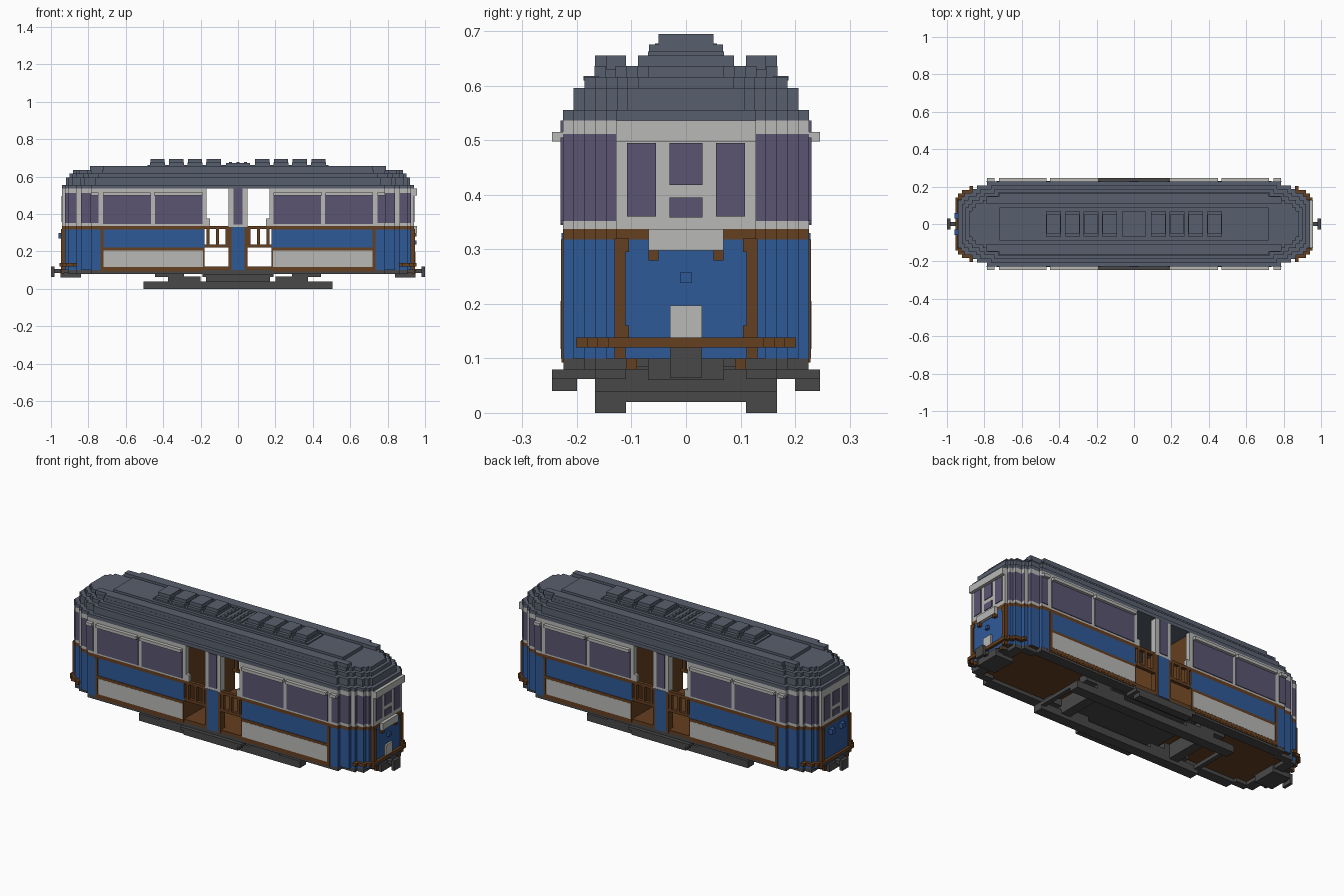
import bpy, bmesh

cube = bpy.data.objects.get("Cube")
if cube:
    bpy.data.objects.remove(cube, do_unlink=True)

COLOURS = {
    "blue": (0.028, 0.100, 0.310), "brown": (0.130, 0.050, 0.014),
    "pale_grey": (0.48, 0.48, 0.47), "glass": (0.103, 0.090, 0.165),
    "roof_grey": (0.098, 0.115, 0.155), "dark_grey": (0.066, 0.066, 0.066),
}
MATS = {}
for label, rgb in COLOURS.items():
    m = bpy.data.materials.new(label)
    m.use_nodes = True
    m.diffuse_color = (*rgb, 1)
    bsdf = m.node_tree.nodes["Principled BSDF"]
    bsdf.inputs["Base Color"].default_value = (*rgb, 1)
    bsdf.inputs["Roughness"].default_value = 0.8
    MATS[label] = m


def finish(name, bm, colours):
    bmesh.ops.recalc_face_normals(bm, faces=bm.faces)
    me = bpy.data.meshes.new(name)
    bm.to_mesh(me)
    bm.free()
    for c in colours:
        me.materials.append(MATS[c])
    ob = bpy.data.objects.new(name, me)
    bpy.context.collection.objects.link(ob)
    return ob


def boxes(name, colour, items, mirror=""):
    """Boxes (x0, x1, y0, y1, z0, z1), repeated across the mirror axes."""
    bm = bmesh.new()
    for x0, x1, y0, y1, z0, z1 in items:
        for sx in ((1, -1) if "x" in mirror else (1,)):
            for sy in ((1, -1) if "y" in mirror else (1,)):
                vs = bmesh.ops.create_cube(bm, size=1)["verts"]
                for v in vs:
                    v.co.x = sx * ((x0 + x1) / 2 + v.co.x * (x1 - x0))
                    v.co.y = sy * ((y0 + y1) / 2 + v.co.y * (y1 - y0))
                    v.co.z = (z0 + z1) / 2 + v.co.z * (z1 - z0)
    return finish(name, bm, [colour])


# Stepped rounding of the car ends: (x reach, half width)
STEPS = [(.785, .226), (.84, .207), (.865, .187), (.905, .167), (.925, .147), (.94, .128)]


def end_outline(inset, first=0):
    pts = []
    for i, (x, y) in enumerate(STEPS[first:]):
        if i:
            pts.append((pts[-1][0], y - inset))
        pts.append((x - inset, y - inset))
    return pts


def prism(name, outline, z0, z1, colours, rule=None):
    bm = bmesh.new()
    low = [bm.verts.new((x, y, z0)) for x, y in outline]
    high = [bm.verts.new((x, y, z1)) for x, y in outline]
    bm.faces.new(low[::-1])
    bm.faces.new(high)
    n = len(low)
    for i in range(n):
        j = (i + 1) % n
        bm.faces.new((low[i], low[j], high[j], high[i]))
    bmesh.ops.recalc_face_normals(bm, faces=bm.faces)
    if rule:
        for f in bm.faces:
            f.material_index = rule(f.normal, f.calc_center_median())
    return finish(name, bm, colours)


# Saloon walls, one layer per colour band; brown inner partition and underside
X0 = .18


def wall_rule(n, c):
    return 1 if abs(c.x) < X0 + .01 or n.z < -.5 else 0


def window_rule(n, c):
    x, y = abs(c.x), abs(c.y)
    if x < X0 + .01:
        return 1
    if abs(n.x) > .5:
        return 2 if y > .128 else 0
    return 2 if .785 < x < .84 or .865 < x < .925 else 0


for s, side in ((1, "left"), (-1, "right")):
    pts = [(X0, .226)] + end_outline(0)
    half = [(s * x, y) for x, y in pts + [(x, -y) for x, y in pts[::-1]]]
    prism(side + "_lower_wall", half, .1, .318, ["blue", "brown"], wall_rule)
    prism(side + "_belt", half, .318, .337, ["brown"])
    prism(side + "_window_sill", half, .337, .352, ["pale_grey", "brown"], wall_rule)
    prism(side + "_window_band", half, .352, .512, ["pale_grey", "brown", "glass"], window_rule)
    prism(side + "_top_band", half, .512, .536, ["pale_grey", "brown"], wall_rule)
    # Bumper strip that follows the rounded end
    pts = end_outline(-.015, 2)
    pts = [(.86, pts[0][1])] + pts
    prism(side + "_bumper_strip", [(s * x, y) for x, y in pts + [(x, -y) for x, y in pts[::-1]]],
          .12, .138, ["brown"])

# Side windows, panels and trim
W0, W1 = .224, .230
boxes("side_windows", "glass",
      [(.19, .445, W0, W1, .347, .505), (.465, .722, W0, W1, .347, .505),
       (.747, .788, W0, W1, .352, .505)], "xy")
boxes("window_awnings", "pale_grey",
      [(.19, .45, .22, .246, .498, .515), (.468, .722, .22, .246, .498, .515),
       (.747, .785, .22, .246, .498, .515)], "xy")
boxes("side_panels", "pale_grey", [(.187, .718, W0, W1, .117, .205)], "xy")
boxes("side_trim", "brown",
      [(X0, .735, W0, W1 - .001, .205, .22), (X0, .735, W0, W1 - .001, .1, .117),
       (.72, .735, W0, W1 - .001, .117, .318), (X0, .187, W0, W1 - .001, .117, .205)], "xy")
boxes("end_corner_trim", "brown",
      [(.925, .946, .111, .131, .1, .32), (.935, .945, .105, .112, .295, .32),
       (.935, .945, .105, .112, .138, .16)], "xy")

# Cab end windows
boxes("cab_side_windows", "glass", [(.936, .944, .055, .108, .36, .495)], "xy")
boxes("cab_centre_windows", "glass",
      [(.936, .944, -.03, .03, .418, .495), (.936, .944, -.03, .03, .358, .395)], "x")

# Fittings on the two ends
boxes("destination_box", "pale_grey", [(.935, .958, -.069, .069, .298, .337)])
boxes("destination_box_brackets", "brown", [(.935, .955, .05, .069, .28, .298)], "y")
boxes("end_awning", "pale_grey", [(.935, .958, -.128, .128, .498, .536)])
boxes("end_plate", "pale_grey", [(.935, .950, -.029, .029, .138, .197)])
boxes("end_lamp", "blue", [(.935, .955, -.01, .01, .238, .258)])
boxes("rear_lamps", "blue", [(-.96, -.935, .03, .06, .27, .298)], "y")

# Centre doorway: floor, posts, gates and handles
boxes("doorway_floor", "brown", [(-X0, X0, -.225, .225, .1, .118)])
boxes("post_lower", "blue", [(-.034, .034, .19, .228, .1, .33)], "y")
boxes("post_edges", "brown", [(.034, .05, .19, .226, .1, .33)], "xy")
boxes("post_upper", "pale_grey", [(-.05, .05, .19, .226, .33, .536)], "y")
boxes("post_glass", "glass", [(-.025, .025, .186, .230, .345, .536)], "y")
boxes("door_frames", "pale_grey", [(.168, X0, .2, .226, .337, .536)], "xy")
boxes("door_handles", "pale_grey", [(.15, .168, .207, .226, .337, .375)], "xy")
boxes("door_gates", "brown",
      [(.05, X0, .207, .226, .32, .337), (.05, X0, .207, .226, .222, .238)]
      + [(x - .008, x + .008, .207, .226, .238, .32) for x in (.06, .11, .16)], "xy")

# Stepped roof
for i, (z0, z1, inset) in enumerate([(.536, .556, 0), (.556, .596, .02),
                                     (.596, .616, .04), (.616, .636, .058)]):
    e = end_outline(inset)
    right = e + [(x, -y) for x, y in e[::-1]]
    prism("roof_layer_%d" % (i + 1), right + [(-x, -y) for x, y in right], z0, z1, ["roof_grey"])
boxes("roof_side_rails", "roof_grey",
      [(-.72, .72, .11, .167, .63, .656), (-.79, .79, .11, .147, .63, .656)], "y")
boxes("roof_gutter_rails", "roof_grey", [(-.74, .74, .16, .188, .61, .618)], "y")
boxes("roof_walkway", "roof_grey",
      [(-.72, .72, -.088, .088, .63, .656), (-.485, .485, -.07, .07, .65, .663)])
boxes("roof_vents", "roof_grey",
      [(c - .04, c + .04, -.068, .068, .655, .676) for c in (.13, .23, .33, .43)]
      + [(c - .038, c + .038, -.05, .05, .676, .695) for c in (.13, .23, .33, .43)], "x")
boxes("roof_hatch", "roof_grey",
      [(-.065, .065, -.068, .068, .655, .672)]
      + [(x - .009, x + .009, y - .009, y + .009, .67, .678)
         for x in (-.04, 0, .04) for y in (-.048, -.016, .016, .048)])

# Under-frame
boxes("side_sills", "dark_grey", [(0, .785, .167, .225, .08, .1), (.785, .865, .147, .187, .08, .1)], "xy")
boxes("sill_edge", "brown", [(.19, .735, .2, .228, .092, .101)], "xy")
boxes("end_beams", "dark_grey",
      [(.85, .905, -.167, .167, .08, .1), (.9, .94, -.128, .128, .1, .12),
       (.9, .935, -.11, .11, .085, .1), (.84, .95, -.07, .07, .06, .1)], "x")
boxes("end_beam_blocks", "brown",
      [(.93, .945, .03, .05, .08, .1), (.93, .945, .09, .11, .08, .1)], "xy")
boxes("centre_plate", "dark_grey", [(-.27, .27, -.17, .17, .085, .1)])
boxes("door_steps", "dark_grey",
      [(-.19, .19, .167, .246, .062, .08), (-.17, .17, .2, .246, .04, .066)], "y")

# Running gear
boxes("truck_beams", "dark_grey", [(-.505, .505, .11, .167, 0, .04)], "y")
boxes("truck_supports", "dark_grey",
      [(.29, .445, .11, .167, .062, .1), (.2, .375, .11, .167, .04, .065)], "xy")
boxes("truck_cross_beams", "dark_grey",
      [(.32, .375, -.13, .13, .02, .1), (.48, .505, -.13, .13, .02, .04)], "x")

# Couplers
boxes("couplers", "dark_grey",
      [(.88, .99, -.012, .012, .085, .105), (.982, 1.0, -.029, .029, .064, .12)], "x")
